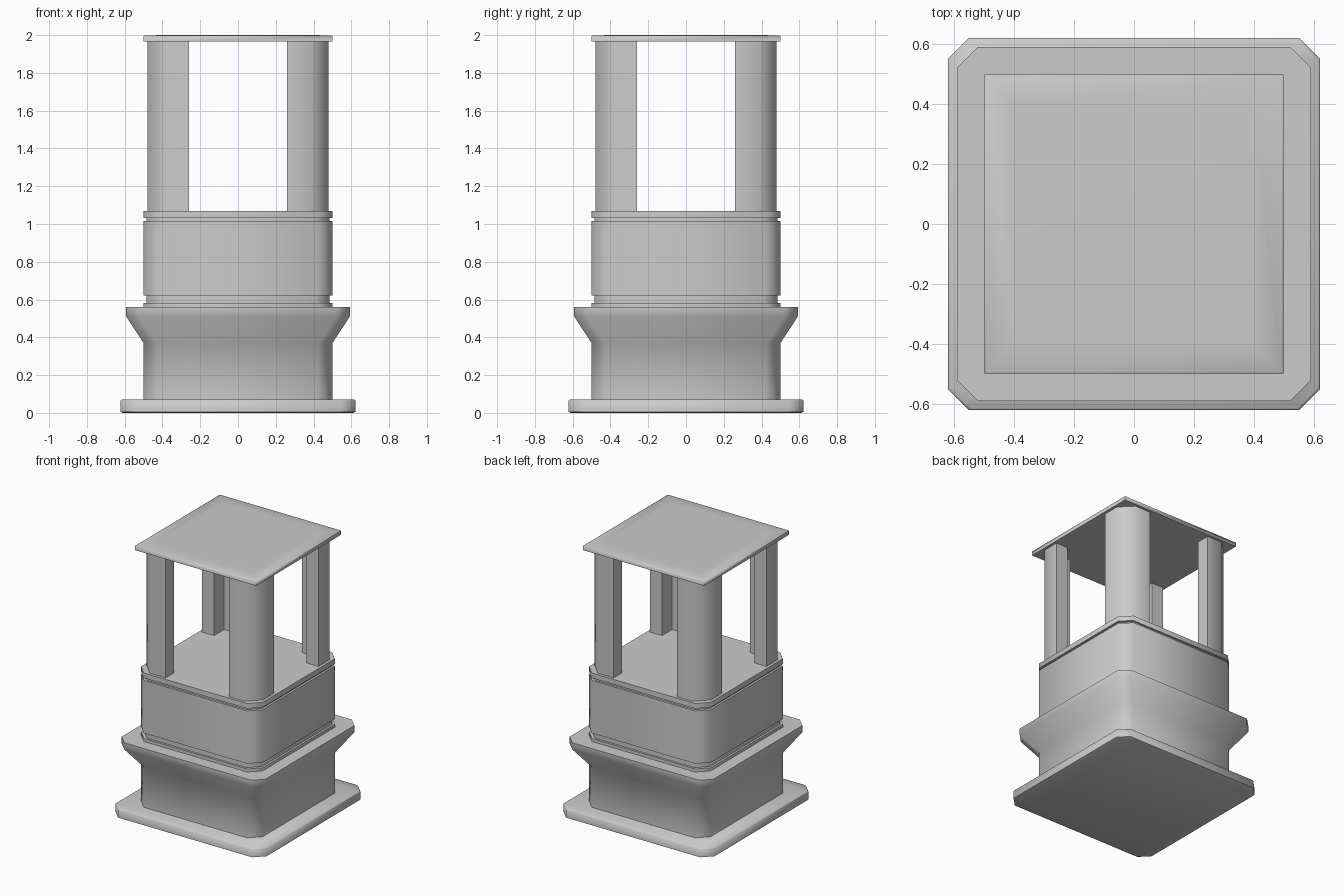
import bpy, bmesh, math

if "Cube" in bpy.data.objects:
    bpy.data.objects.remove(bpy.data.objects["Cube"])


def finish(name, bm, angle=50):
    bmesh.ops.recalc_face_normals(bm, faces=bm.faces)
    mesh = bpy.data.meshes.new(name)
    bm.to_mesh(mesh)
    bm.free()
    ob = bpy.data.objects.new(name, mesh)
    bpy.context.collection.objects.link(ob)
    bpy.ops.object.select_all(action='DESELECT')
    ob.select_set(True)
    bpy.context.view_layer.objects.active = ob
    bpy.ops.object.shade_smooth_by_angle(angle=math.radians(angle))
    return ob


def outline(h, c):
    # square of half width h with corners cut by c
    if c == 0:
        return [(-h, -h), (h, -h), (h, h), (-h, h)]
    k = h - c
    return [(-k, -h), (k, -h), (h, -k), (h, k), (k, h), (-k, h), (-h, k), (-h, -k)]


def loft(name, rings, angle=50):
    # rings: (half width, corner cut, z) from bottom to top
    bm = bmesh.new()
    loops = [[bm.verts.new((x, y, z)) for x, y in outline(h, c)] for h, c, z in rings]
    n = len(loops[0])
    for a, b in zip(loops, loops[1:]):
        for i in range(n):
            j = (i + 1) % n
            bm.faces.new((a[i], a[j], b[j], b[i]))
    bm.faces.new(loops[0][::-1])
    bm.faces.new(loops[-1])
    return finish(name, bm, angle)


# base slab
loft("base_plate", [(0.61, 0.07, 0), (0.622, 0.07, 0.006), (0.622, 0.07, 0.064), (0.616, 0.07, 0.07)])

# lower pedestal with flared ledge
loft("flared_pedestal", [(0.5, 0.075, 0.07), (0.5, 0.075, 0.37), (0.592, 0.07, 0.51), (0.592, 0.07, 0.56)])

# main block with recessed grooves above and below
loft("body_block", [
    (0.5, 0.075, 0.56), (0.5, 0.075, 0.583), (0.485, 0.075, 0.583), (0.485, 0.075, 0.622),
    (0.5, 0.075, 0.622), (0.5, 0.075, 1.015), (0.485, 0.075, 1.015), (0.485, 0.075, 1.032),
    (0.5, 0.075, 1.032), (0.5, 0.075, 1.07)])

# four L-shaped corner pillars with cut outer corner
section = [(0.26, 0.48), (0.26, 0.38), (0.38, 0.38), (0.38, 0.26),
           (0.48, 0.26), (0.48, 0.39), (0.39, 0.48)]
for label, sx, sy in (("front_left", -1, -1), ("front_right", 1, -1),
                      ("back_left", -1, 1), ("back_right", 1, 1)):
    bm = bmesh.new()
    face = bm.faces.new([bm.verts.new((sx * x, sy * y, 1.07)) for x, y in section])
    top = bmesh.ops.extrude_face_region(bm, geom=[face])["geom"]
    bmesh.ops.translate(bm, vec=(0, 0, 0.895),
                        verts=[v for v in top if isinstance(v, bmesh.types.BMVert)])
    finish(label + "_pillar", bm)

# roof slab, softly shaded round the rim
loft("roof_slab", [(0.5, 0, 1.965), (0.5, 0, 1.995), (0.495, 0, 1.998), (0.4, 0, 2.0)], 85)
